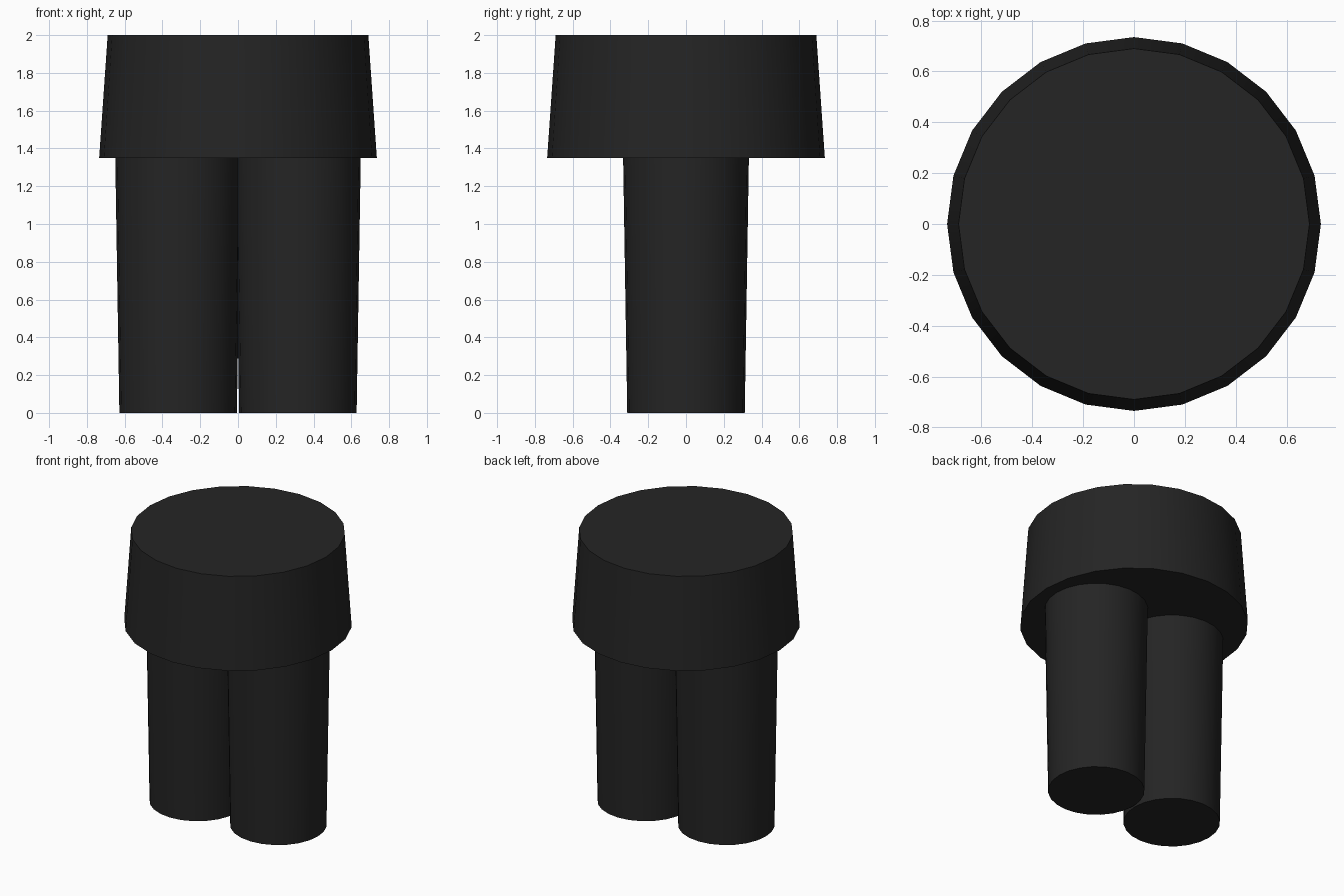
import bpy
import math

cube = bpy.data.objects.get("Cube")
if cube:
    bpy.data.objects.remove(cube, do_unlink=True)

# Single dark material
black = bpy.data.materials.new("soft_black")
black.use_nodes = True
colour = (0.018, 0.018, 0.018, 1)
black.diffuse_color = colour
black.node_tree.nodes["Principled BSDF"].inputs["Base Color"].default_value = colour


def tapered_cylinder(name, x, z_low, z_high, r_low, r_high):
    bpy.ops.mesh.primitive_cone_add(
        vertices=24, radius1=r_low, radius2=r_high, depth=z_high - z_low,
        location=(x, 0, (z_low + z_high) / 2))
    obj = bpy.context.object
    obj.name = name
    obj.data.materials.append(black)
    bpy.ops.object.shade_smooth_by_angle(angle=math.radians(30))
    return obj


# Wide upper body, narrowing towards the top
tapered_cylinder("upper_body", 0, 1.35, 2.0, 0.735, 0.69)

# Pair of legs, slightly wider at the top where they meet the body
for side, sign in (("left", 1), ("right", -1)):
    tapered_cylinder(side + "_leg", sign * 0.317, 0, 1.36, 0.311, 0.333)
